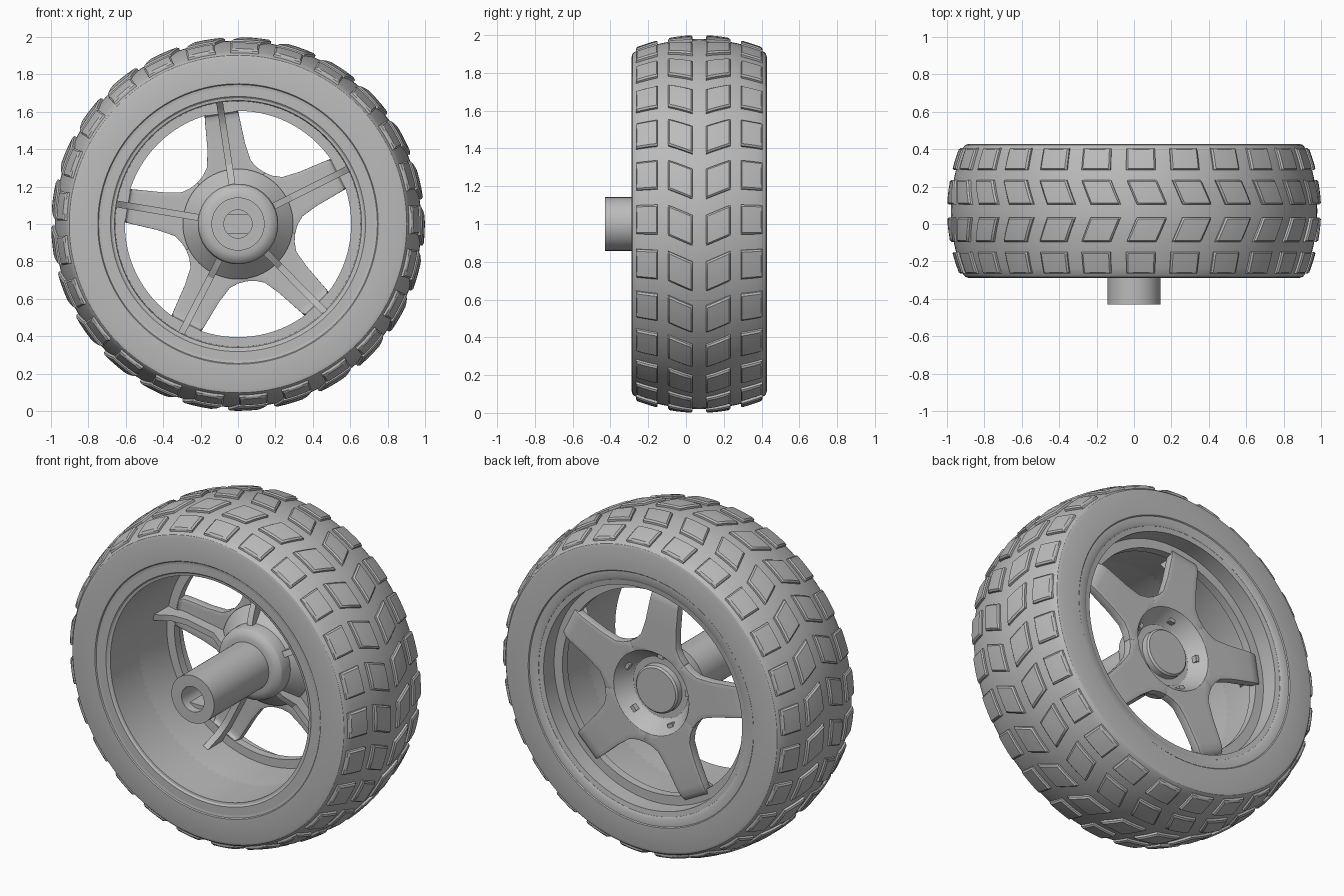
import bpy, bmesh
from math import sin, cos, pi, radians

old = bpy.data.objects.get("Cube")
if old:
    bpy.data.objects.remove(old, do_unlink=True)

grey = bpy.data.materials.new("plain_grey")
grey.use_nodes = True
GREY = (0.5, 0.5, 0.5, 1)
grey.diffuse_color = GREY
grey.node_tree.nodes["Principled BSDF"].inputs["Base Color"].default_value = GREY

MID = 0.07                 # y of the tyre's centre plane
SPOKES = 5
SPOKE_START = radians(26.6)
BLOCKS = 25


def polar(r, t, y):
    """Point at radius r and angle t about the wheel's axis."""
    return (r * cos(t), y, 1 + r * sin(t))


def finish(name, bm, angle=30):
    bmesh.ops.remove_doubles(bm, verts=bm.verts, dist=0.0002)
    bmesh.ops.recalc_face_normals(bm, faces=bm.faces)
    mesh = bpy.data.meshes.new(name)
    bm.to_mesh(mesh)
    bm.free()
    mesh.materials.append(grey)
    ob = bpy.data.objects.new(name, mesh)
    bpy.context.collection.objects.link(ob)
    bpy.ops.object.select_all(action='DESELECT')
    ob.select_set(True)
    bpy.context.view_layer.objects.active = ob
    bpy.ops.object.shade_smooth_by_angle(angle=radians(angle))
    return ob


def grid(bm, rows, wrap=False):
    """Skin rows of points with quads."""
    vs = [[bm.verts.new(p) for p in row] for row in rows]
    if wrap:
        vs.append(vs[0])
    for a, b in zip(vs, vs[1:]):
        for i in range(len(a) - 1):
            bm.faces.new((a[i], a[i + 1], b[i + 1], b[i]))


def lathe(name, profile, steps=96, closed=False):
    if closed:
        profile = profile + profile[:1]
    bm = bmesh.new()
    grid(bm, [[polar(r, 2 * pi * k / steps, y) for r, y in profile]
              for k in range(steps)], wrap=True)
    return finish(name, bm)


def prism(bm, ring_a, ring_b):
    a = [bm.verts.new(p) for p in ring_a]
    b = [bm.verts.new(p) for p in ring_b]
    bm.faces.new(a)
    bm.faces.new(b[::-1])
    for i in range(len(a)):
        j = (i + 1) % len(a)
        bm.faces.new((a[i], b[i], b[j], a[j]))


# Tyre carcass with a gently crowned tread
def crown(d):
    return 0.98 - 0.58 * d * d


half = [(0.66, 0.34), (0.745, 0.352), (0.75, 0.358), (0.885, 0.358), (0.902, 0.353)]
tread = [(crown(k * 0.034), MID + k * 0.034) for k in range(-10, 11)]
lathe("tyre", [(r, MID - d) for r, d in half] + tread
      + [(r, MID + d) for r, d in reversed(half)], 125, closed=True)

# Tread blocks: two plain shoulder rows and two slanted centre rows
EDGE = [0, 0, 0.06, 0.35, 0.65, 0.94, 1, 1]
LIFT = [-0.01, 0.012, 0.02, 0.02, 0.02, 0.02, 0.012, -0.01]


def block_row(name, side, d0, d1, slant0, slant1):
    bm = bmesh.new()
    for k in range(BLOCKS):
        rows = []
        for u, hu in zip(EDGE, LIFT):
            d = d0 + (d1 - d0) * u
            mid_angle = 2 * pi * k / BLOCKS + radians(slant0 + (slant1 - slant0) * u)
            rows.append([polar(crown(d) + min(hu, hv),
                               mid_angle + radians(4.7) * (2 * v - 1), MID + side * d)
                         for v, hv in zip(EDGE, LIFT)])
        grid(bm, rows)
    finish(name, bm)


for label, side in (("front", -1), ("back", 1)):
    block_row(label + "_shoulder_blocks", side, 0.22, 0.335, 1.4, 1.4)
    block_row(label + "_centre_blocks", side, 0.035, 0.165, -2, 1.2)

# Rim barrel with a narrow inner ledge at the back
lathe("rim", [(0.745, 0.423), (0.705, 0.423), (0.69, 0.415), (0.683, 0.4),
              (0.675, 0.315), (0.668, 0.31), (0.605, 0.31), (0.605, 0.26),
              (0.656, 0.26), (0.664, -0.25), (0.669, -0.268), (0.682, -0.28),
              (0.745, -0.28)], closed=True)

# Hub: dished at the back with a cap, boss and hollow axle tube at the front
lathe("hub", [(0, 0.285), (0.13, 0.285), (0.14, 0.275), (0.142, 0.24), (0.18, 0.24),
              (0.192, 0.248), (0.25, 0.33), (0.262, 0.325), (0.295, 0.27),
              (0.285, 0.26), (0.225, 0.2), (0.215, 0.19), (0.215, 0.145),
              (0.208, 0.118), (0.19, 0.1), (0.165, 0.092), (0.142, 0.09),
              (0.142, -0.43), (0.075, -0.43), (0.075, -0.1), (0, -0.1)], 64)

# Flats inside the axle bore
bm = bmesh.new()
for flip in (0, pi):
    arc = [pi / 2 + flip + radians(48) * (k / 4 - 1) for k in range(9)]
    prism(bm, [polar(0.077, t, -0.38) for t in arc], [polar(0.077, t, -0.09) for t in arc])
finish("axle_flats", bm)

# Five-armed spoke plate; each station is distance out, half width, y
STATIONS = [(0.251, 0.182, 0.33), (0.282, 0.147, 0.33), (0.325, 0.118, 0.33),
            (0.42, 0.102, 0.33), (0.56, 0.093, 0.33), (0.6, 0.09, 0.325),
            (0.625, 0.085, 0.31), (0.64, 0.08, 0.285)]
COLUMNS = [k / 4 - 1 for k in range(9)]
bm = bmesh.new()
for s in range(SPOKES):
    turn = SPOKE_START + 2 * pi * s / SPOKES
    c, n = cos(turn), sin(turn)
    rows = [[polar(0.25, turn + w * pi / SPOKES, 0.33) for w in COLUMNS]]
    for a, p, y in STATIONS:
        rows.append([(a * c - p * w * n, y, 1 + a * n + p * w * c) for w in COLUMNS])
    grid(bm, rows)
plate = finish("spoke_plate", bm)
if sum(f.normal.y for f in plate.data.polygons) < 0:
    plate.data.flip_normals()
thick = plate.modifiers.new("thickness", 'SOLIDIFY')
thick.thickness = 0.05
thick.offset = -1
soft = plate.modifiers.new("soft_edges", 'BEVEL')
soft.width = 0.008
soft.segments = 2
soft.limit_method = 'ANGLE'
soft.angle_limit = radians(50)

# Stiffening ribs on the inner side of the arms
RIB = [(0.2, 0.15), (0.25, 0.17), (0.32, 0.215), (0.5, 0.22), (0.58, 0.195),
       (0.63, 0.15), (0.662, 0.12), (0.662, 0.29), (0.2, 0.29)]
bm = bmesh.new()
for s in range(SPOKES):
    turn = SPOKE_START + 2 * pi * s / SPOKES
    c, n = cos(turn), sin(turn)
    prism(bm, *[[(r * c - w * n, y, 1 + r * n + w * c) for r, y in RIB]
                for w in (-0.018, 0.018)])
finish("spoke_ribs", bm)
